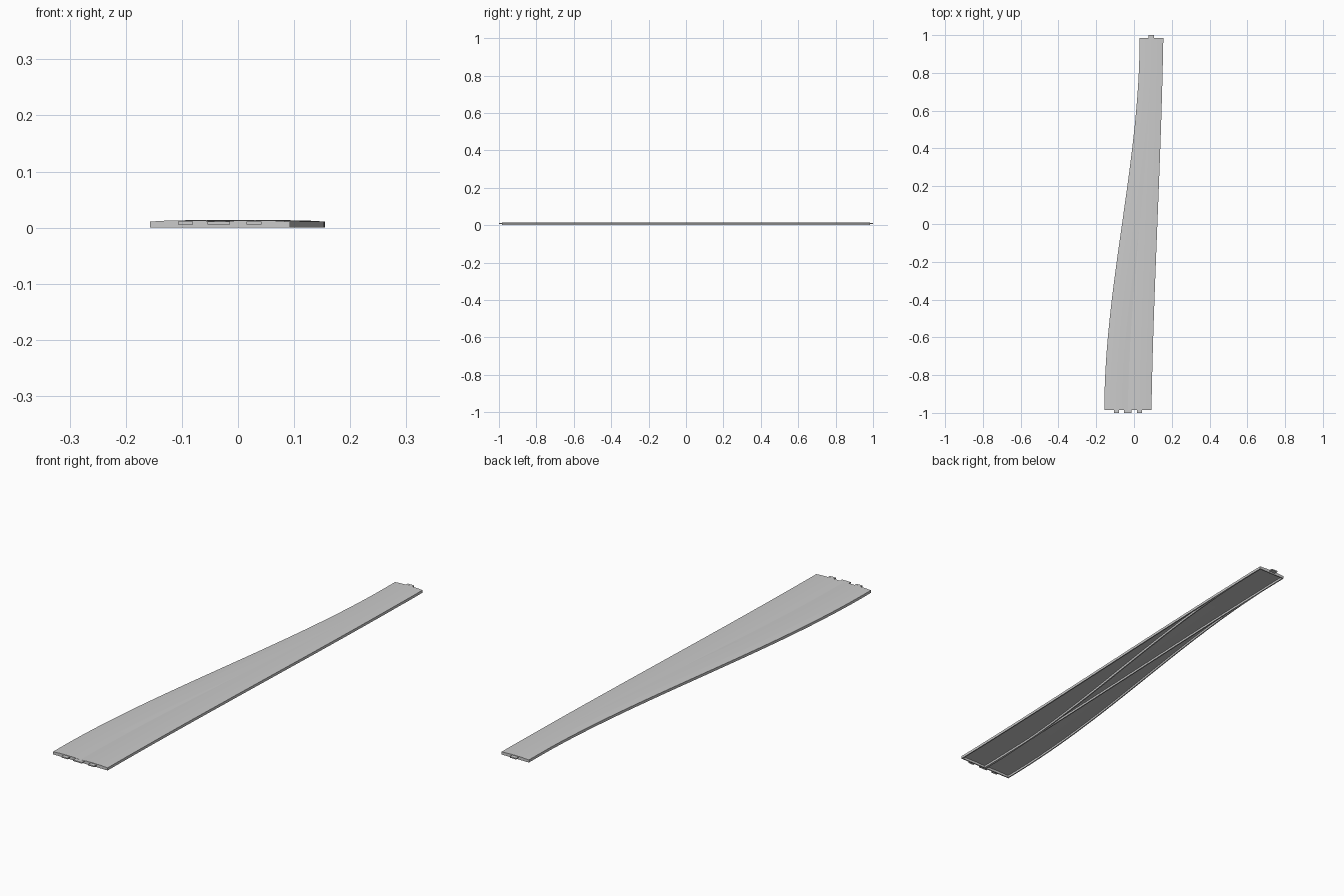
import bpy, bmesh

if "Cube" in bpy.data.objects:
    bpy.data.objects.remove(bpy.data.objects["Cube"])

HALF_LEN = 0.984     # bed half length, without tabs
HALF_W = 0.0625      # half width of one lane
X_JOIN = 0.0925      # shared lane centre at the narrow end
WALL = 0.005
STATIONS = 48

# Hollow crowned channel: outside over the top, then back along the inside
PROFILE = [(-HALF_W, 0), (-HALF_W, 0.0108), (-0.032, 0.0126), (0, 0.0132),
           (0.032, 0.0126), (HALF_W, 0.0108), (HALF_W, 0),
           (HALF_W - WALL, 0), (HALF_W - WALL, 0.0085), (0, 0.0100),
           (-HALF_W + WALL, 0.0085), (-HALF_W + WALL, 0)]


def finish(bm, name):
    bmesh.ops.recalc_face_normals(bm, faces=bm.faces)
    mesh = bpy.data.meshes.new(name)
    bm.to_mesh(mesh)
    bm.free()
    ob = bpy.data.objects.new(name, mesh)
    bpy.context.collection.objects.link(ob)
    return ob


def lane(name, x_start, smooth):
    """Sweep the channel along a gentle S from the wide end to the narrow end."""
    bm = bmesh.new()
    rings = []
    for i in range(STATIONS + 1):
        t = i / STATIONS
        s = smooth * t * t * (3 - 2 * t) + (1 - smooth) * t
        cx = x_start + (X_JOIN - x_start) * s
        y = -HALF_LEN + 2 * HALF_LEN * t
        rings.append([bm.verts.new((cx + px, y, pz)) for px, pz in PROFILE])
    n = len(PROFILE)
    for a, b in zip(rings, rings[1:]):
        for k in range(n):
            bm.faces.new((a[k], a[(k + 1) % n], b[(k + 1) % n], b[k]))
    bm.faces.new(rings[0])
    bm.faces.new(rings[-1])
    return finish(bm, name)


def box(name, x0, x1, y0, y1, z0, z1):
    bm = bmesh.new()
    bmesh.ops.create_cube(bm, size=1)
    for v in bm.verts:
        v.co = (x1 if v.co.x > 0 else x0,
                y1 if v.co.y > 0 else y0,
                z1 if v.co.z > 0 else z0)
    return finish(bm, name)


# Two overlapping lanes; their side walls also form the ribs underneath
left_x, right_x = -0.0945, 0.0300
lane("diverging_lane", left_x, 1.0)
lane("main_lane", right_x, 0.5)

# End walls closing the hollow underside
for name, cx, y in (("end_wall_left", left_x, -HALF_LEN),
                    ("end_wall_right", right_x, -HALF_LEN),
                    ("end_wall_narrow", X_JOIN, HALF_LEN - WALL)):
    box(name, cx - HALF_W + 0.001, cx + HALF_W - 0.001, y, y + WALL, 0, 0.0105)

# Connector tabs
for i, (x0, x1) in enumerate(((-0.107, -0.080), (-0.054, -0.014), (0.015, 0.042))):
    box(f"front_tab_{i + 1}", x0, x1, -1.0, -HALF_LEN + 0.003, 0.006, 0.0108)
box("back_tab", 0.077, 0.106, HALF_LEN - 0.003, 1.0, 0.006, 0.0108)
